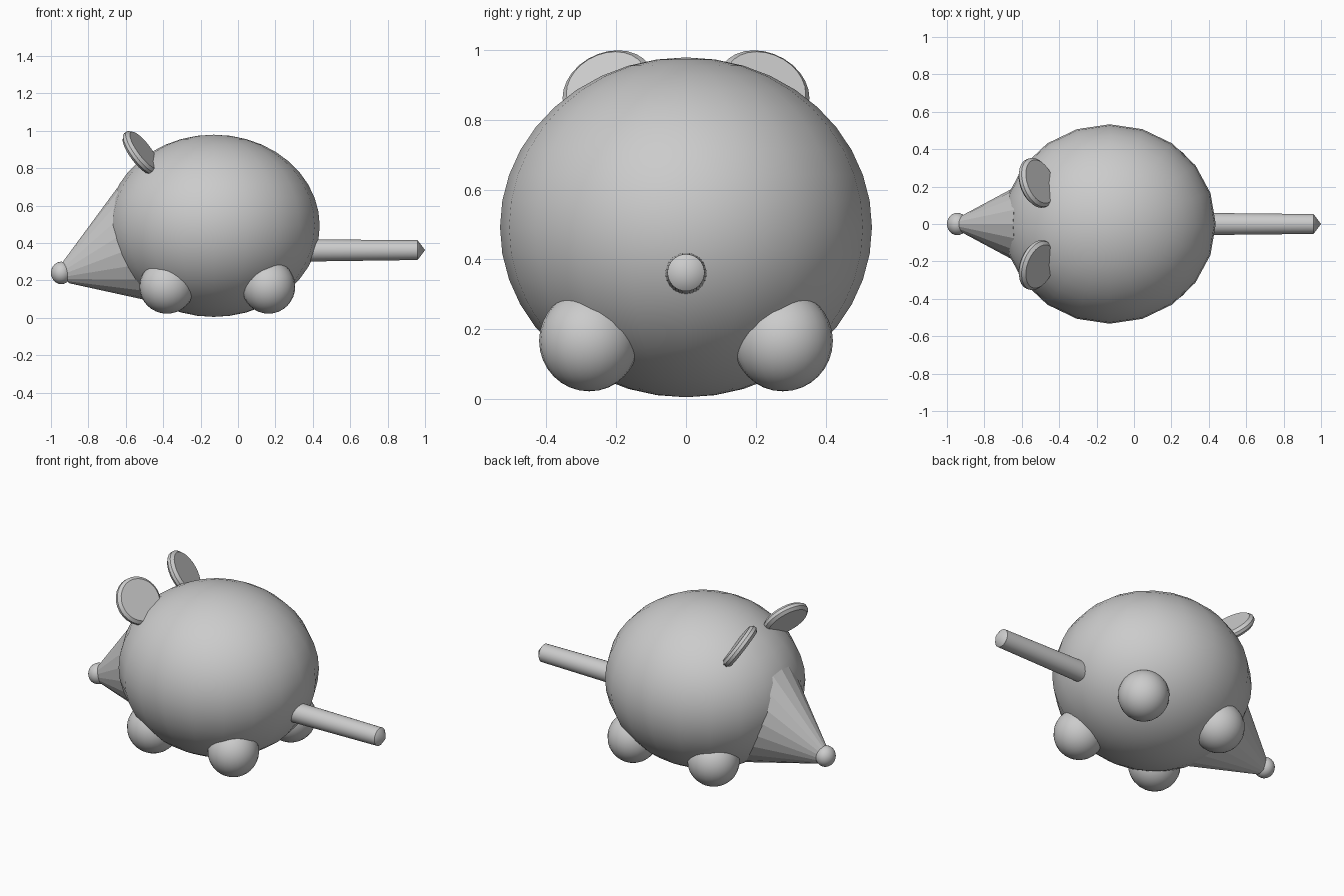
import bpy
from mathutils import Vector

if "Cube" in bpy.data.objects:
    bpy.data.objects.remove(bpy.data.objects["Cube"])


def smooth(obj, name, angle=0.6):
    obj.name = name
    bpy.ops.object.shade_smooth_by_angle(angle=angle)
    return obj


def ball(name, loc, radii, segments=24, rings=16):
    bpy.ops.mesh.primitive_uv_sphere_add(segments=segments, ring_count=rings, location=loc)
    obj = bpy.context.object
    obj.scale = radii
    bpy.ops.object.transform_apply(location=False, rotation=False, scale=True)
    return smooth(obj, name)


def frustum(name, start, end, r1, r2, sides, squash=1.0, angle=0.6):
    """Tapered rod between two points; squash scales its world y width."""
    a, b = Vector(start), Vector(end)
    d = b - a
    bpy.ops.mesh.primitive_cone_add(vertices=sides, radius1=r1, radius2=r2, depth=d.length,
                                    location=(a + b) / 2,
                                    rotation=d.to_track_quat('Z', 'Y').to_euler())
    obj = bpy.context.object
    bpy.ops.object.transform_apply(location=False, rotation=True, scale=True)
    obj.scale.y = squash
    bpy.ops.object.transform_apply(location=False, rotation=False, scale=True)
    return smooth(obj, name, angle)


# Body
ball("body", (-0.13, 0, 0.492), (0.567, 0.533, 0.487), 20, 20)

# Snout and nose
frustum("snout", (-0.925, 0, 0.237), (-0.532, 0, 0.385), 0.055, 0.328, 20, 0.75, 0.2)
ball("nose", (-0.945, 0, 0.24), (0.055, 0.06, 0.06))

# Tail with pointed end
frustum("tail", (0.3, 0, 0.36), (0.96, 0, 0.362), 0.06, 0.053, 32)
frustum("tail_tip", (0.96, 0, 0.362), (1.0, 0, 0.362), 0.053, 0.0, 32)

for side, s in (("right", -1), ("left", 1)):
    # Feet
    ball("front_foot_" + side, (-0.38, s * 0.277, 0.167), (0.147, 0.143, 0.145))
    ball("rear_foot_" + side, (0.163, s * 0.278, 0.167), (0.143, 0.143, 0.145))

    # Ears: thin discs with bevelled rims
    n = Vector((0.8, s * 0.3, 0.6)).normalized()
    c = Vector((-0.52, s * 0.22, 0.882))
    ear = frustum("ear_" + side, c - n * 0.025, c + n * 0.025, 0.137, 0.137, 28)
    bevel = ear.modifiers.new("rim", 'BEVEL')
    bevel.width = 0.016
    bevel.segments = 1
    bevel.limit_method = 'ANGLE'
